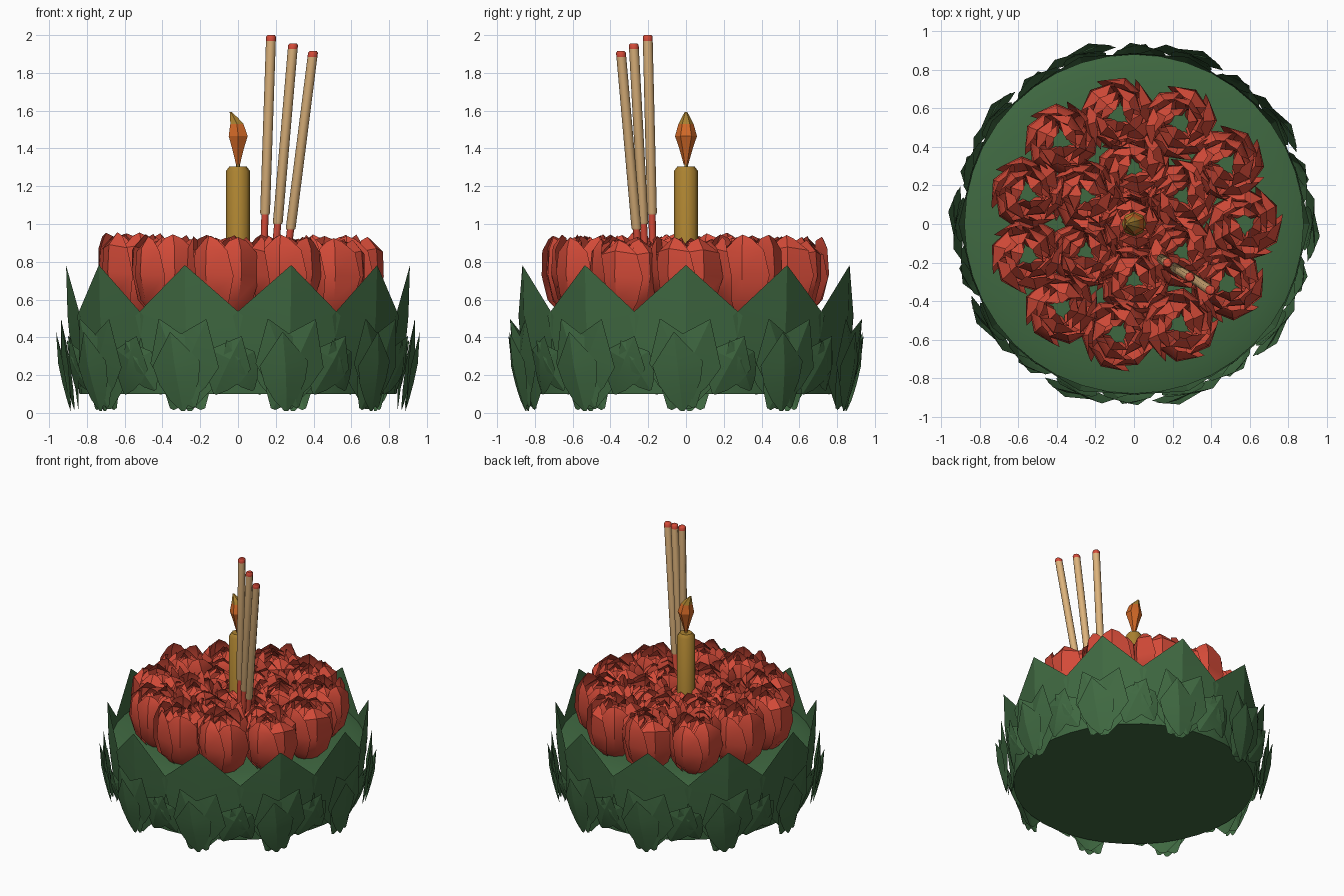
import bpy, bmesh, math, random
from mathutils import Vector

if "Cube" in bpy.data.objects:
    bpy.data.objects.remove(bpy.data.objects["Cube"])
random.seed(4)
pi, sin, cos = math.pi, math.sin, math.cos


def mat(name, c):
    m = bpy.data.materials.new(name)
    m.diffuse_color = (*c, 1)
    m.use_nodes = True
    m.node_tree.nodes["Principled BSDF"].inputs["Base Color"].default_value = m.diffuse_color
    return m


GREEN = mat("leaf green", (0.05, 0.14, 0.053))
RED = mat("petal red", (0.66, 0.07, 0.04))
GOLD = mat("candle gold", (0.41, 0.225, 0.03))
ORANGE = mat("flame orange", (0.64, 0.14, 0.02))
TAN = mat("incense tan", (0.72, 0.45, 0.2))


def finish(name, bm, mats, angle=30, rule=None):
    me = bpy.data.meshes.new(name)
    bm.normal_update()
    if rule:
        for f in bm.faces:
            f.material_index = rule(f.calc_center_median())
    bm.to_mesh(me)
    bm.free()
    ob = bpy.data.objects.new(name, me)
    bpy.context.collection.objects.link(ob)
    for m in mats:
        me.materials.append(m)
    bpy.ops.object.select_all(action='DESELECT')
    ob.select_set(True)
    bpy.context.view_layer.objects.active = ob
    bpy.ops.object.shade_smooth_by_angle(angle=math.radians(angle))
    return ob


def loft(bm, rings):
    """Skin rings given as (centre, radius, sides) and cap both ends."""
    n = rings[0][2]
    loops = [[bm.verts.new((c[0] + r * cos(2 * pi * i / n + pi / 2),
                            c[1] + r * sin(2 * pi * i / n + pi / 2), c[2]))
              for i in range(n)] for c, r, n in rings]
    for a, b in zip(loops, loops[1:]):
        for i in range(n):
            j = (i + 1) % n
            bm.faces.new((a[i], a[j], b[j], b[i]))
    bm.faces.new(loops[0][::-1])
    bm.faces.new(loops[-1])


def sheet(bm, rows):
    """Open surface through rows of points."""
    vs = [[bm.verts.new(p) for p in row] for row in rows]
    for a, b in zip(vs, vs[1:]):
        for i in range(len(a) - 1):
            bm.faces.new((a[i], a[i + 1], b[i + 1], b[i]))


def leaf(bm, ang, z0, length, width, lean, r0, r1, crease=0.02, belly=.6):
    """Pointed leaf wrapped on the bowl; lean turns it about its foot."""
    rows = []
    for t, w in ((0, .08), (belly * .25, .5), (belly * .6, .85), (belly, 1), (1, .01)):
        row = []
        for s in (-1, 0, 1):
            u, v = s * w * width, t * length
            x = u * cos(lean) + v * sin(lean)
            z = z0 + v * cos(lean) - u * sin(lean)
            r = r0 + (r1 - r0) * t + (crease * w if s == 0 else 0)
            a = ang + x / 0.9
            row.append((r * cos(a), r * sin(a), max(z, 0)))
        rows.append(row)
    sheet(bm, rows)


def flower(bm, cx, cy, z0, top, size):
    """Cupped bud made of whorls of broad petals that fold inward at the top."""
    turn = random.random() * 6
    # petals, radius, height, half angle, lip
    for count, k, hk, spread, lip0 in ((6, 1, .97, .78, .74), (4, .74, .95, 1.0, .62),
                                       (3, .5, .92, 1.2, .4)):
        for p in range(count):
            a0 = turn + 2 * pi * p / count + k * 2
            h = (top - z0) * hk + random.uniform(-.02, .012)
            lip = lip0 + random.uniform(-.12, .1)
            rows = []
            for t, r, w in ((0, .3, .5), (.25, .82, .9), (.55, 1, 1), (.86, .95, .8), (1, lip, .4)):
                row = []
                for s in (-1, 0, 1):
                    a = a0 + s * w * spread
                    rr = size * k * r * (1 + .09 * s - .03 * abs(s))
                    row.append((cx + rr * cos(a), cy + rr * sin(a),
                                z0 + h * t - .02 * s * s * t))
                rows.append(row)
            sheet(bm, rows)


# bowl
bm = bmesh.new()
loft(bm, [((0, 0, .1), .84, 40), ((0, 0, .3), .855, 40), ((0, 0, .49), .88, 40),
          ((0, 0, .515), .80, 40), ((0, 0, .53), .6, 40)])
finish("bowl", bm, [GREEN], 40)

# tall leaves, then leaning leaves and small leaves outside them
tall, lower = bmesh.new(), bmesh.new()
for i in range(10):
    a = i * pi / 5
    leaf(tall, a, .02, .76, .31, 0, .845, .91, .015, .65)
    leaf(lower, a - .10, .02, .52, .16, .42, .87, .945)
    leaf(lower, a + .05, .03, .50, .14, -.36, .885, .945)
    leaf(lower, a - .02, .01, .42, .13, -.1, .885, .965)
    leaf(lower, a + .17, .10, .34, .12, .45, .86, .94)
    leaf(lower, a - .22, .12, .30, .10, -.5, .86, .935)
finish("tall_leaves", tall, [GREEN], 18)
finish("lower_leaves", lower, [GREEN], 12)

# flowers: outer ring, inner ring and centre
bm = bmesh.new()
for i in range(11):
    a = 2 * pi * i / 11
    flower(bm, .575 * cos(a), .575 * sin(a), .49, .95 + random.uniform(-.015, .012), .192)
for i in range(6):
    a = 2 * pi * (i + .5) / 6
    flower(bm, .29 * cos(a), .29 * sin(a), .52, .93, .19)
flower(bm, 0, 0, .52, .91, .18)
finish("flowers", bm, [RED], 35)

# candle and wick
bm = bmesh.new()
loft(bm, [((0, 0, .55), .064, 8), ((0, 0, 1.28), .064, 8), ((0, 0, 1.305), .045, 8)])
loft(bm, [((0, 0, 1.29), .011, 5), ((0, 0, 1.36), .011, 5)])
finish("candle", bm, [GOLD], 50)

# flame with a bent golden tip
bm = bmesh.new()
loft(bm, [((0, 0, 1.315), .012, 6), ((0, 0, 1.40), .036, 6), ((.001, 0, 1.465), .058, 6),
          ((-.006, 0, 1.53), .040, 6), ((-.02, 0, 1.56), .025, 6), ((-.038, 0, 1.592), .007, 6)])
finish("flame", bm, [ORANGE, GOLD], 25, lambda c: 1 if c.z > 1.54 else 0)

# incense sticks: red foot, tan body, red tip
for k, (p, q) in enumerate((((.143, -.18, 1.05), (.175, -.203, 2.0)),
                            ((.21, -.225, 1.0), (.292, -.277, 1.955)),
                            ((.278, -.262, .97), (.398, -.345, 1.915)))):
    p, q = Vector(p), Vector(q)
    d = (q - p).normalized()
    bm = bmesh.new()
    loft(bm, [(p - d * .3, .019, 8), (p + d * .01, .019, 8)])
    loft(bm, [(p, .023, 8), (p + d * .01, .026, 8), (q - d * .03, .026, 8),
              (q - d * .008, .026, 8), (q, .019, 8)])
    tip = q.z - .03
    finish("incense_stick_%d" % (k + 1), bm, [TAN, RED], 50,
           lambda c: 1 if c.z > tip + .004 or c.z < p.z - .001 else 0)
